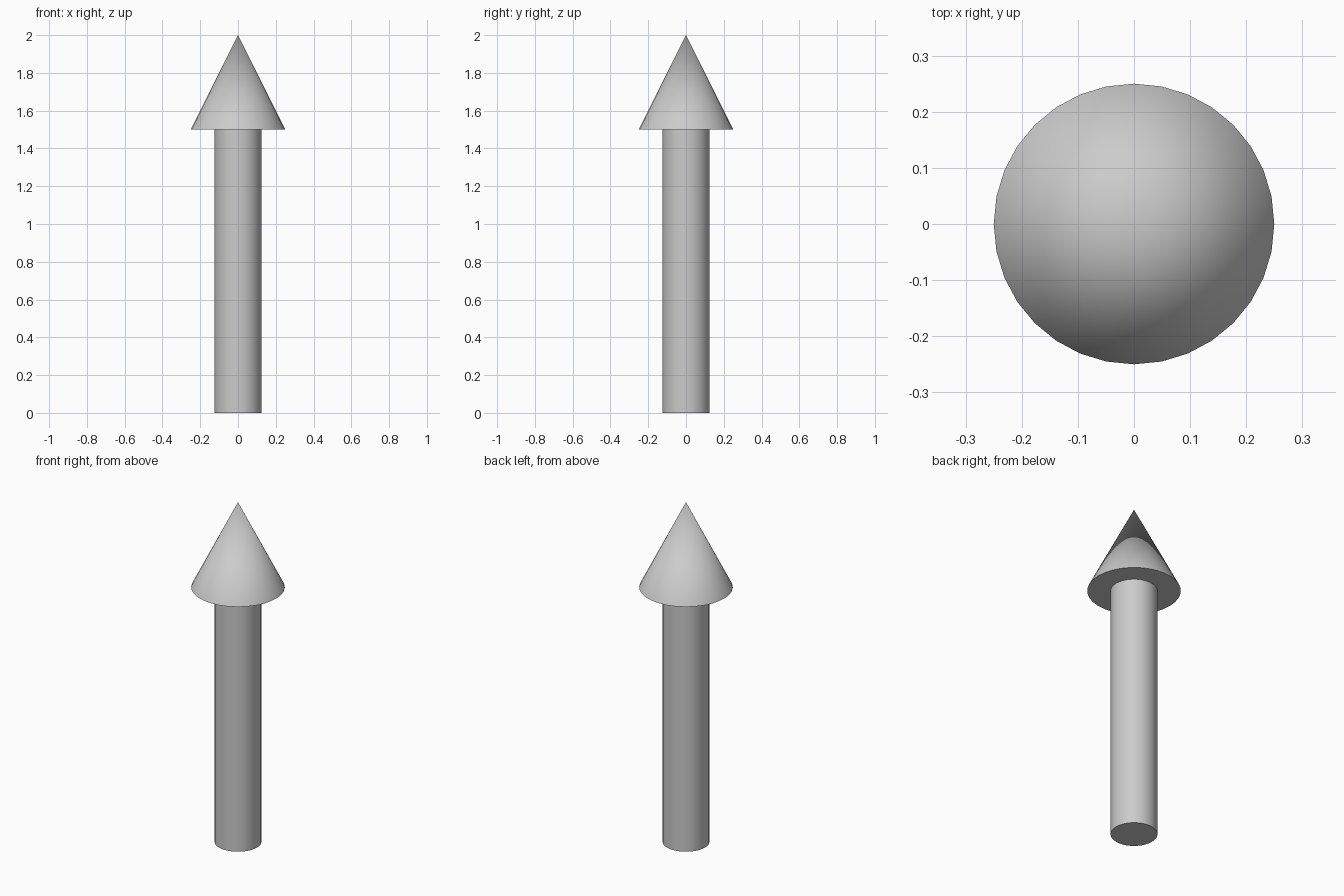
import bpy
import math

if "Cube" in bpy.data.objects:
    bpy.data.objects.remove(bpy.data.objects["Cube"])

SIDES = 32


def smooth(name):
    obj = bpy.context.object
    obj.name = name
    bpy.ops.object.shade_smooth_by_angle(angle=math.radians(30))
    return obj


# Shaft: straight round rod standing on the ground
bpy.ops.mesh.primitive_cylinder_add(vertices=SIDES, radius=0.125, depth=1.5,
                                    location=(0, 0, 0.75))
smooth("arrow_shaft")

# Head: wider cone with a flat underside
bpy.ops.mesh.primitive_cone_add(vertices=SIDES, radius1=0.25, radius2=0, depth=0.5,
                                location=(0, 0, 1.75))
smooth("arrow_head")
